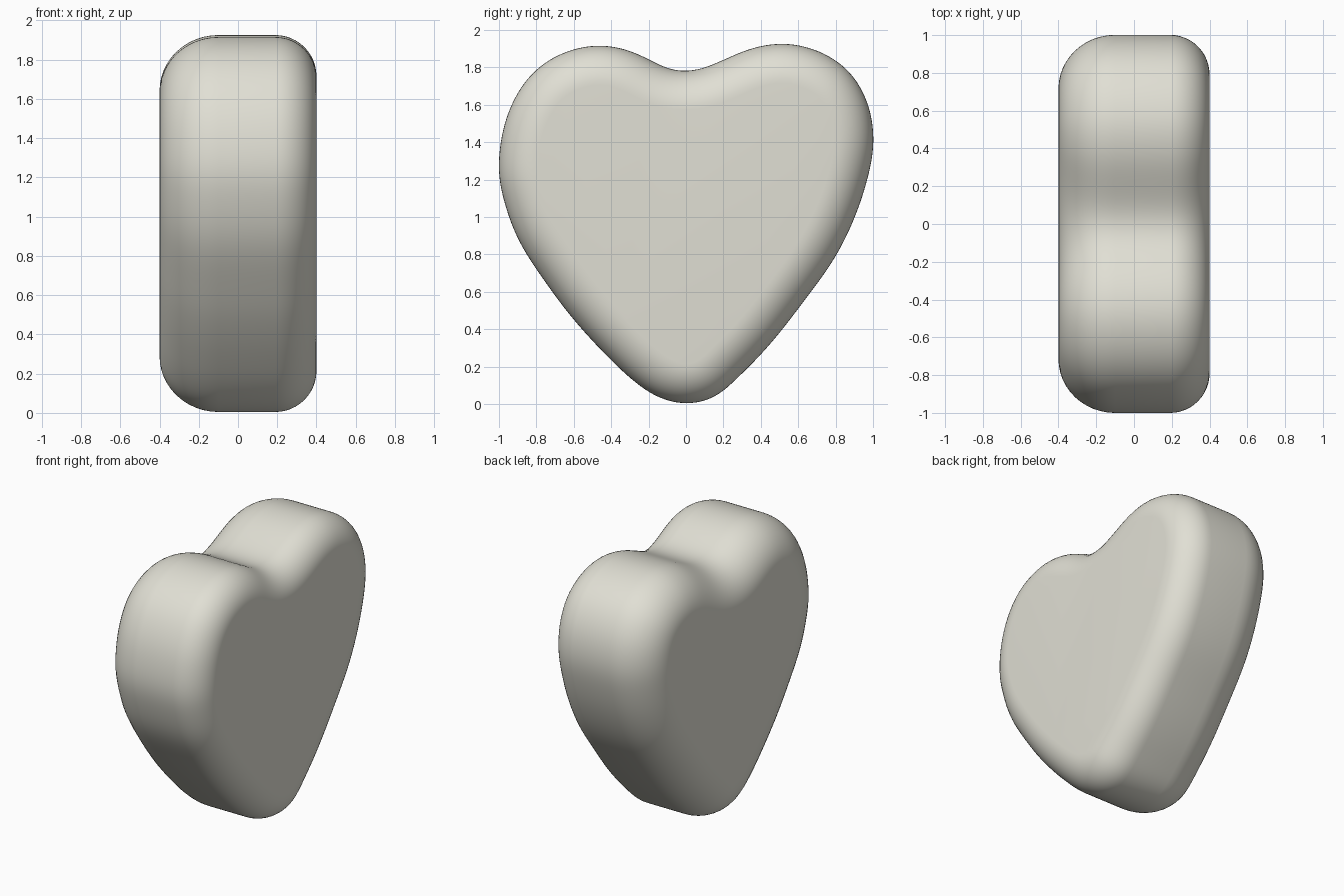
import bpy, bmesh, math
from mathutils import Vector

if "Cube" in bpy.data.objects:
    bpy.data.objects.remove(bpy.data.objects["Cube"])

# Heart outline in the y-z plane (y, z), counter-clockwise from the tip
PTS = [(0, .005), (.15, .04), (.28, .145), (.44, .31), (.6, .51), (.79, .775), (.91, 1.02),
       (.985, 1.27), (1.0, 1.45), (.965, 1.62), (.88, 1.765), (.76, 1.86), (.63, 1.91),
       (.5, 1.925), (.35, 1.90), (.2, 1.84), (.1, 1.80), (0, 1.782), (-.1, 1.797),
       (-.2, 1.843), (-.31, 1.89), (-.45, 1.915), (-.6, 1.895), (-.75, 1.825),
       (-.875, 1.70), (-.965, 1.51), (-1.0, 1.28), (-.97, 1.08), (-.88, .85),
       (-.7, .58), (-.56, .405), (-.41, .245), (-.28, .125), (-.15, .04)]
N = 240


def catmull(points, steps=24):
    p = [Vector(q) for q in points]
    out = []
    for i in range(len(p)):
        a, b, c, d = (p[(i + k) % len(p)] for k in (-1, 0, 1, 2))
        for s in range(steps):
            t = s / steps
            out.append(.5 * (2 * b + (c - a) * t + (2 * a - 5 * b + 4 * c - d) * t * t
                             + (3 * b - a - 3 * c + d) * t ** 3))
    return out


def resample(p, n):
    seg = [(p[(i + 1) % len(p)] - p[i]).length for i in range(len(p))]
    step = sum(seg) / n
    out, acc, i = [], 0.0, 0
    for k in range(n):
        while acc + seg[i] < k * step:
            acc += seg[i]
            i += 1
        out.append(p[i].lerp(p[(i + 1) % len(p)], (k * step - acc) / seg[i]))
    return out


def smooth(p, rounds):
    # alternate shrinking and growing so the size is kept
    for _ in range(rounds):
        for f in (.5, -.51):
            p = [v + f * ((p[i - 1] + p[(i + 1) % len(p)]) / 2 - v) for i, v in enumerate(p)]
    return p


outline = smooth(resample(catmull(PTS), N), 60)
normals = []
for i in range(N):
    t = (outline[(i + 1) % N] - outline[i - 1]).normalized()
    normals.append(Vector((-t.y, t.x)))       # points inwards

# Section: (x, inset) with a wide round on the -x edge, a tighter one on +x
R_BACK, R_FRONT, HALF, STEPS = .30, .21, .4, 12
section = []
for k in range(STEPS + 1):
    a = math.pi / 2 * k / STEPS
    section.append((-HALF + R_BACK * (1 - math.cos(a)), R_BACK * .95 * (1 - math.sin(a))))
for k in range(STEPS + 1):
    a = math.pi / 2 * k / STEPS
    section.append((HALF - R_FRONT * (1 - math.sin(a)), R_FRONT * (1 - math.cos(a))))

bm = bmesh.new()
rings = []
for x, inset in section:
    ring = [outline[i] + normals[i] * inset for i in range(N)]
    rings.append([bm.verts.new((x, q.x, q.y)) for q in ring])
for r0, r1 in zip(rings, rings[1:]):
    for i in range(N):
        j = (i + 1) % N
        bm.faces.new((r0[i], r0[j], r1[j], r1[i]))
bm.faces.new(rings[0])
bm.faces.new(rings[-1])
bmesh.ops.recalc_face_normals(bm, faces=bm.faces)
mesh = bpy.data.meshes.new("heart")
bm.to_mesh(mesh)
bm.free()
for f in mesh.polygons:
    f.use_smooth = True

mat = bpy.data.materials.new("warm light grey")
mat.diffuse_color = (.75, .74, .66, 1)
mat.use_nodes = True
mat.node_tree.nodes["Principled BSDF"].inputs["Base Color"].default_value = mat.diffuse_color
mesh.materials.append(mat)
heart = bpy.data.objects.new("heart", mesh)
bpy.context.collection.objects.link(heart)
